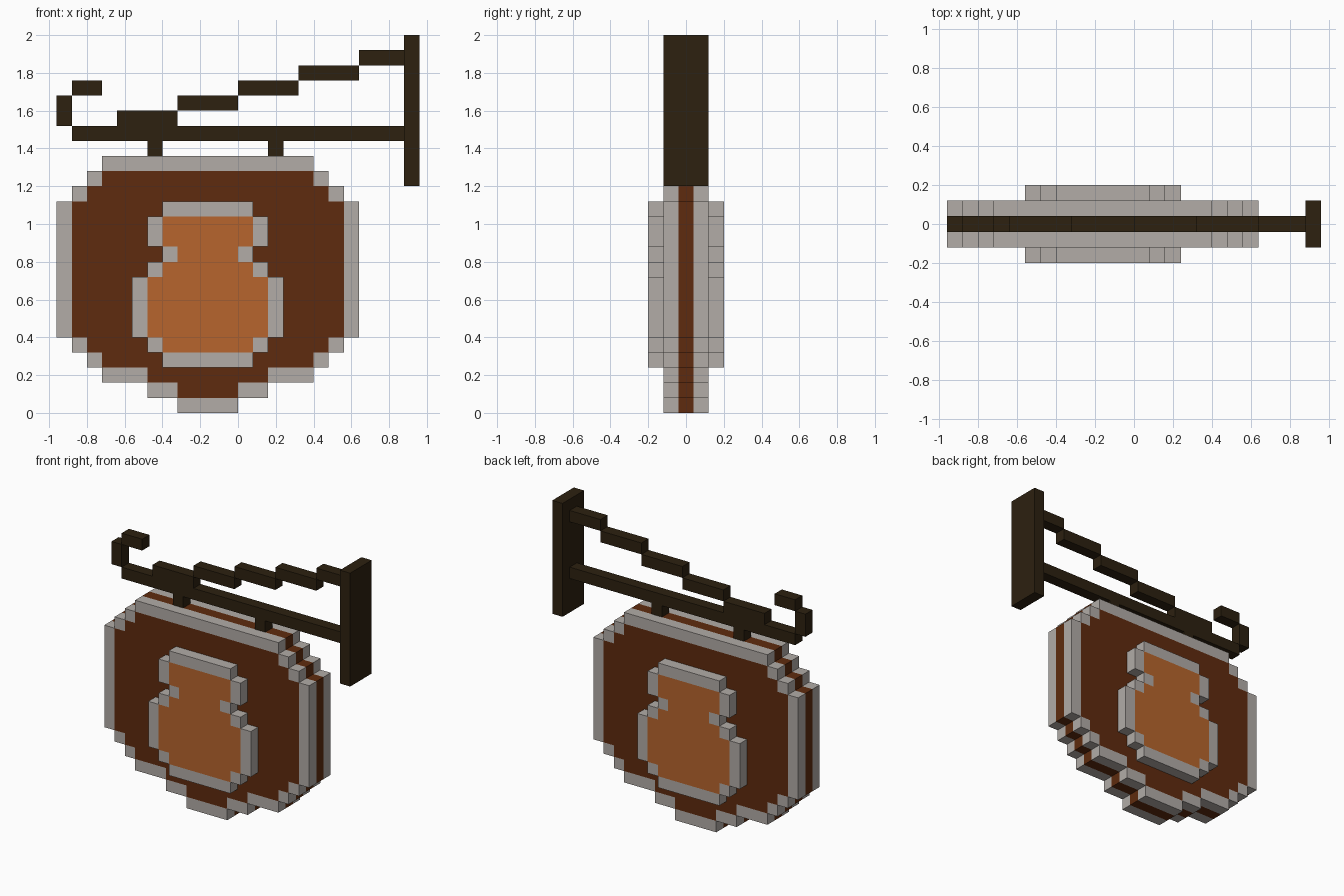
import bpy
import bmesh
from mathutils import Vector

if "Cube" in bpy.data.objects:
    bpy.data.objects.remove(bpy.data.objects["Cube"], do_unlink=True)

U = 0.08          # size of one block
CENTRE = -0.16    # x of the sign's middle


def material(name, rgb):
    m = bpy.data.materials.new(name)
    m.use_nodes = True
    m.diffuse_color = (*rgb, 1)
    bsdf = next(n for n in m.node_tree.nodes if n.type == 'BSDF_PRINCIPLED')
    bsdf.inputs["Base Color"].default_value = (*rgb, 1)
    bsdf.inputs["Roughness"].default_value = 0.9
    return m


IRON = material("dark iron", (0.026, 0.015, 0.005))
WOOD = material("brown wood", (0.114, 0.024, 0.0044))
ORANGE = material("orange paint", (0.474, 0.130, 0.026))
TRIM = material("pale grey trim", (0.445, 0.413, 0.386))


def add_object(name, bm, mats):
    bmesh.ops.recalc_face_normals(bm, faces=bm.faces)
    mesh = bpy.data.meshes.new(name)
    bm.to_mesh(mesh)
    bm.free()
    for m in mats:
        mesh.materials.append(m)
    ob = bpy.data.objects.new(name, mesh)
    bpy.context.collection.objects.link(ob)
    return ob


def box(name, x0, x1, z0, z1, half_depth=U / 2):
    bm = bmesh.new()
    bmesh.ops.create_cube(bm, size=1)
    for v in bm.verts:
        v.co = Vector((v.co.x * (x1 - x0) + (x0 + x1) / 2,
                       v.co.y * 2 * half_depth,
                       v.co.z * (z1 - z0) + (z0 + z1) / 2))
    return add_object(name, bm, [IRON])


def layer(name, first_row, half_widths, y_back, y_front, mats):
    """Stepped slab; blocks on its outline take the second material."""
    cells = {(i, first_row + r) for r, w in enumerate(half_widths)
             for i in range(-w, w)}
    bm = bmesh.new()
    for i, k in cells:
        corners = ((i, k), (i + 1, k), (i + 1, k + 1), (i, k + 1))
        f = bm.faces.new([bm.verts.new((CENTRE + a * U, y_front, b * U))
                          for a, b in corners])
        sides = {(i - 1, k), (i + 1, k), (i, k - 1), (i, k + 1)}
        f.material_index = int(len(mats) > 1 and not sides <= cells)
    bmesh.ops.remove_doubles(bm, verts=bm.verts, dist=U / 100)
    geom = bmesh.ops.extrude_face_region(bm, geom=bm.faces[:],
                                         use_keep_orig=True)["geom"]
    for v in geom:
        if isinstance(v, bmesh.types.BMVert):
            v.co.y = y_back
    # Outer walls always match the trim
    bm.normal_update()
    for f in bm.faces:
        if abs(f.normal.y) < 0.5:
            f.material_index = len(mats) - 1
    return add_object(name, bm, mats)


def mirror_to_back(ob):
    mod = ob.modifiers.new("both_sides", 'MIRROR')
    mod.use_axis = (False, True, False)
    mod.use_clip = False
    mod.use_mirror_merge = False


# Half widths in blocks, one per row from the bottom up
BOARD = [2, 4, 7, 8, 9] + [10] * 9 + [9, 8, 7]
JAR = [3, 4, 5, 5, 5, 5, 4, 3, 4, 4, 3]

# Sign: wooden core, trimmed faces and raised jar emblem on both sides
layer("sign_core", 0, BOARD, U / 2, -U / 2, [WOOD])
mirror_to_back(layer("sign_face", 0, BOARD, -0.04, -0.12, [WOOD, TRIM]))
mirror_to_back(layer("jar_emblem", 3, JAR, -0.12, -0.20, [ORANGE, TRIM]))

# Wall bracket
box("wall_plate", 0.88, 0.96, 1.2, 2.0, 0.12)
box("bracket_bar", -0.88, 0.88, 1.44, 1.52)
for side, x in (("right", -0.48), ("left", 0.16)):
    box(f"hanger_{side}", x, x + U, 1.36, 1.44)

# Stepped brace rising to the wall plate
for n in range(5):
    x = -0.64 + n * 4 * U
    z = 1.52 + n * U
    box(f"brace_step_{n + 1}", x, min(x + 4 * U, 0.88), z, z + U)

# Curled tip of the bar
box("curl_upright", -0.96, -0.88, 1.52, 1.68)
box("curl_tip", -0.88, -0.72, 1.68, 1.76)
